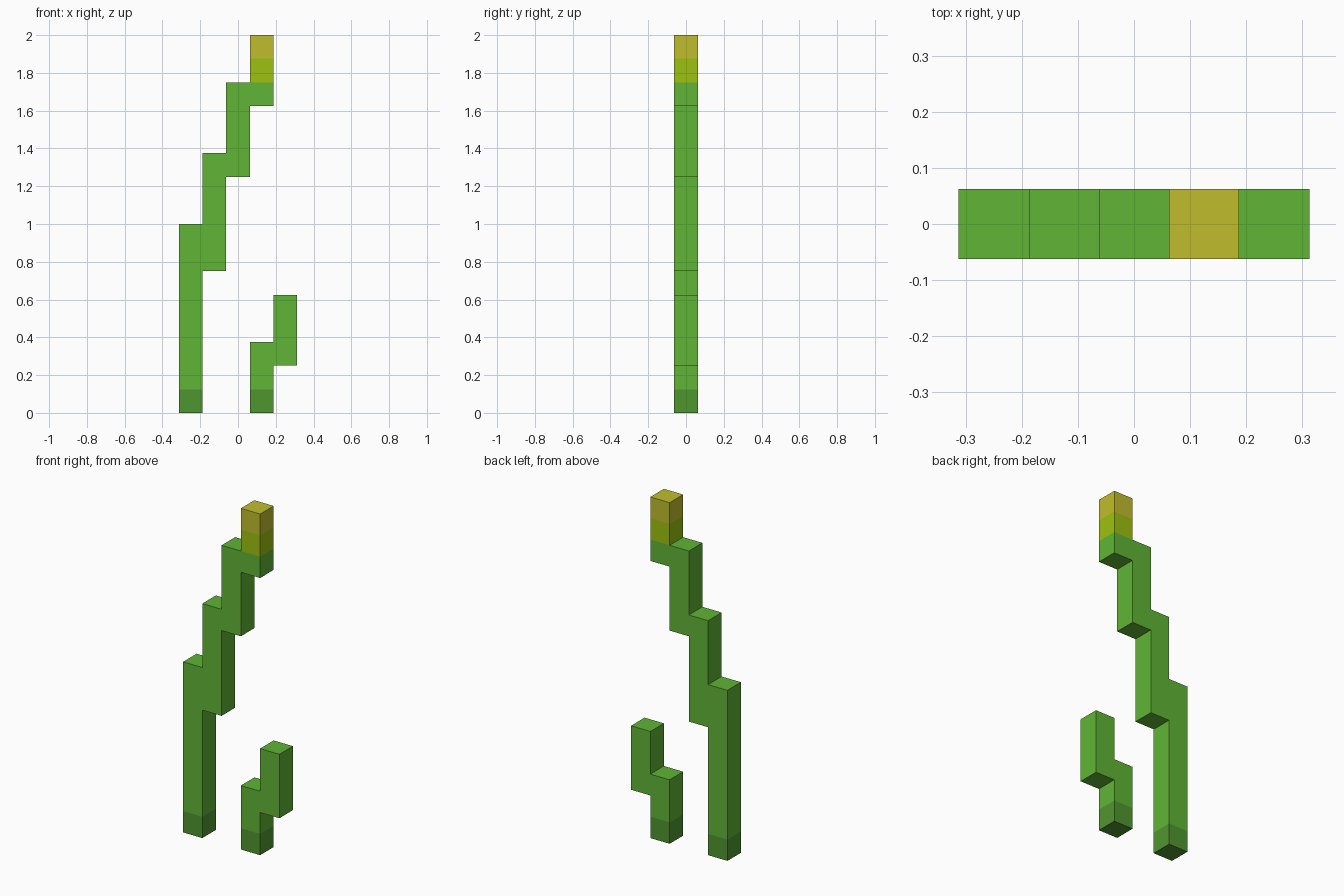
import bpy
import bmesh
from mathutils import Vector

cube = bpy.data.objects.get("Cube")
if cube:
    bpy.data.objects.remove(cube, do_unlink=True)

U = 0.125  # width of one block


def linear(c):
    c /= 255
    return c / 12.92 if c <= 0.04045 else ((c + 0.055) / 1.055) ** 2.4


def material(name, rgb):
    colour = (*[linear(c) for c in rgb], 1)
    mat = bpy.data.materials.new(name)
    mat.use_nodes = True
    mat.diffuse_color = colour
    mat.node_tree.nodes["Principled BSDF"].inputs["Base Color"].default_value = colour
    return mat


MATERIALS = [
    material("dark green", (80, 150, 47)),
    material("green", (96, 181, 53)),
    material("lime", (157, 193, 16)),
    material("yellow", (192, 189, 45)),
]
# Heights, in blocks, where the next colour begins
BANDS = (1.0, 14.01, 15.01)


def block(x, z):
    """One square of the front profile, x being its centre."""
    return [(x - .5, z), (x + .5, z), (x + .5, z + 1), (x - .5, z + 1)]


def stalk(name, outlines):
    """Extrude joined front profiles to one block deep, coloured by height."""
    bm = bmesh.new()
    for outline in outlines:
        bm.faces.new([bm.verts.new((x * U, -U / 2, z * U)) for x, z in outline])
    bmesh.ops.remove_doubles(bm, verts=bm.verts, dist=1e-4)
    ext = bmesh.ops.extrude_face_region(bm, geom=bm.faces[:], use_keep_orig=True)
    moved = [g for g in ext["geom"] if isinstance(g, bmesh.types.BMVert)]
    bmesh.ops.translate(bm, verts=moved, vec=Vector((0, U, 0)))
    bmesh.ops.recalc_face_normals(bm, faces=bm.faces)
    for f in bm.faces:
        z = f.calc_center_median().z / U
        f.material_index = sum(z > b - 0.005 for b in BANDS)
    mesh = bpy.data.meshes.new(name)
    bm.to_mesh(mesh)
    bm.free()
    for mat in MATERIALS:
        mesh.materials.append(mat)
    bpy.context.collection.objects.link(bpy.data.objects.new(name, mesh))


# Tall stalk: dark root, stepped stem, lime and yellow tip
stalk("tall_stalk", [
    block(-2, 0),
    [(-2.5, 1), (-1.5, 1), (-1.5, 6), (-.5, 6), (-.5, 10), (.5, 10), (.5, 13),
     (1.5, 13), (1.5, 14), (.5, 14), (-.5, 14), (-.5, 11), (-1.5, 11),
     (-1.5, 8), (-2.5, 8)],
    block(1, 14),
    block(1, 15),
])

# Short shoot: dark root and one step
stalk("short_shoot", [
    block(1, 0),
    [(.5, 1), (1.5, 1), (1.5, 2), (2.5, 2), (2.5, 5), (1.5, 5), (1.5, 3), (.5, 3)],
])
